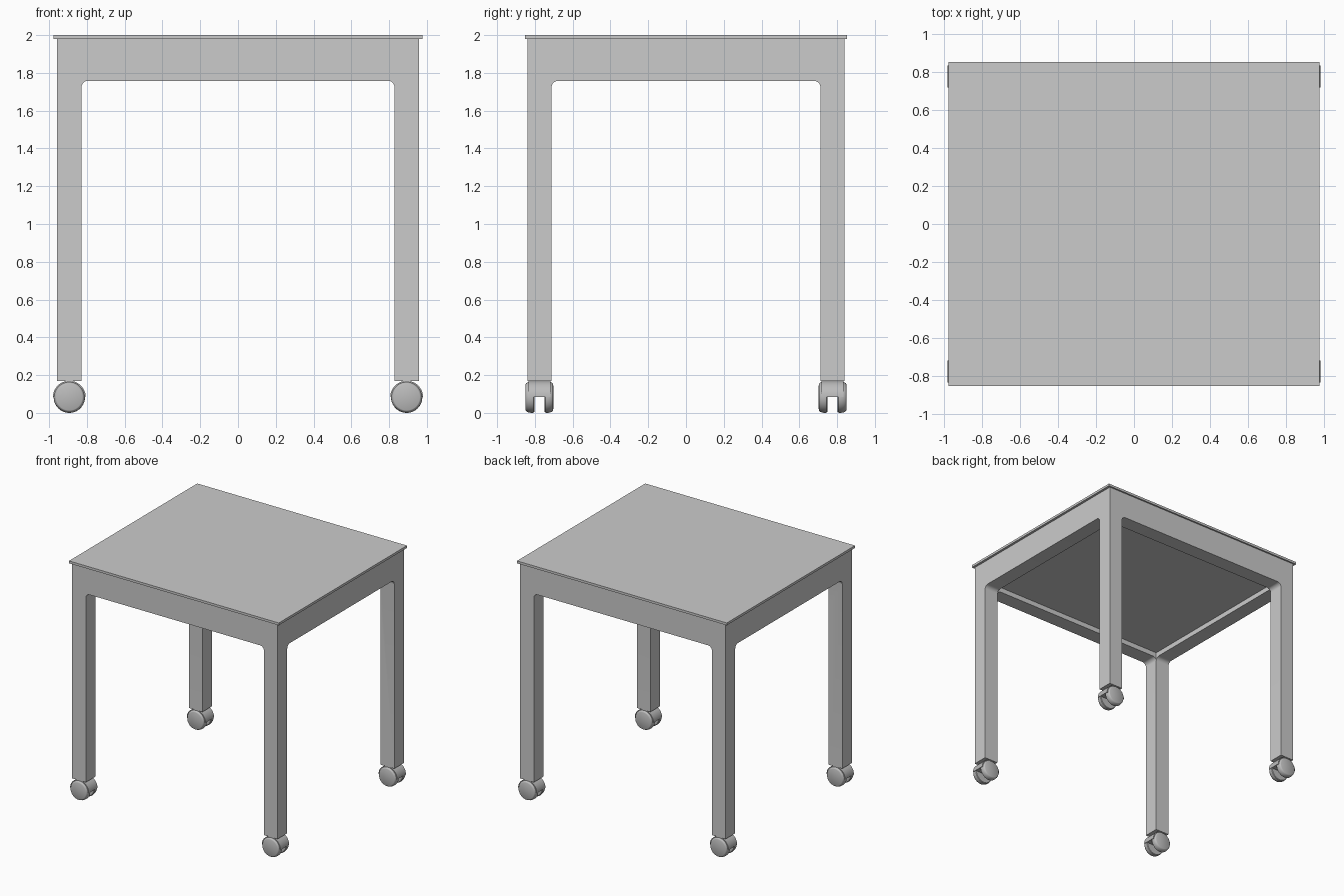
import bpy, bmesh, math
from mathutils import Matrix

if "Cube" in bpy.data.objects:
    bpy.data.objects.remove(bpy.data.objects["Cube"])


def material(name, v):
    m = bpy.data.materials.new(name)
    m.diffuse_color = (v, v, v, 1)
    m.use_nodes = True
    m.node_tree.nodes["Principled BSDF"].inputs["Base Color"].default_value = m.diffuse_color
    return m


GREY = material("light grey", 0.6)
DARK = material("caster grey", 0.5)


def make(name, bm, mat):
    bmesh.ops.recalc_face_normals(bm, faces=bm.faces)
    me = bpy.data.meshes.new(name)
    bm.to_mesh(me)
    bm.free()
    me.materials.append(mat)
    ob = bpy.data.objects.new(name, me)
    bpy.context.collection.objects.link(ob)
    return ob


def box(name, x, y, z0, z1, mat=GREY):
    bm = bmesh.new()
    bmesh.ops.create_cube(bm, size=1, matrix=Matrix.Translation((0, 0, (z0 + z1) / 2))
                          @ Matrix.Diagonal((2 * x, 2 * y, z1 - z0, 1)))
    return make(name, bm, mat)


def prism(name, pts, depth, mat, turn=0):
    # (x, z) outline extruded symmetrically along y, then turned about z
    bm = bmesh.new()
    f = bm.faces.new([bm.verts.new((x, -depth, z)) for x, z in pts])
    ext = bmesh.ops.extrude_face_region(bm, geom=[f])["geom"]
    bmesh.ops.translate(bm, vec=(0, 2 * depth, 0),
                        verts=[v for v in ext if isinstance(v, bmesh.types.BMVert)])
    bmesh.ops.rotate(bm, cent=(0, 0, 0), matrix=Matrix.Rotation(turn, 3, 'Z'), verts=bm.verts)
    return make(name, bm, mat)


def smooth(ob, angle=35):
    bpy.ops.object.select_all(action='DESELECT')
    ob.select_set(True)
    bpy.context.view_layer.objects.active = ob
    bpy.ops.object.shade_smooth_by_angle(angle=math.radians(angle))


def arch(half, top, r):
    # opening with rounded upper corners
    pts = [(-half, -0.5), (half, -0.5)]
    for cx, a0 in ((half - r, 0), (r - half, 90)):
        for i in range(9):
            a = math.radians(a0 + i * 90 / 8)
            pts.append((cx + r * math.cos(a), top - r + r * math.sin(a)))
    return pts


# frame: one block with openings cut through both ways and a recess below
frame = box("frame_and_legs", 0.957, 0.84, 0.17, 1.98)
cutters = [prism("cut_front", arch(0.829, 1.758, 0.035), 2, GREY),
           prism("cut_side", arch(0.712, 1.758, 0.035), 2, GREY, math.pi / 2),
           box("cut_recess", 0.829, 0.712, 1.5, 1.80)]
bpy.context.view_layer.objects.active = frame
for c in cutters:
    m = frame.modifiers.new("cut", 'BOOLEAN')
    m.operation, m.solver, m.object = 'DIFFERENCE', 'EXACT', c
    bpy.ops.object.modifier_apply(modifier=m.name)
    bpy.data.objects.remove(c)
smooth(frame)

# tabletop
box("tabletop", 0.977, 0.853, 1.98, 2.0)

# casters: half-round hood with two domed wheels
R = 0.083
PROFILE = [(0, 0.027), (0.077, 0.027), (0.082, 0.031), (R, 0.042), (0.081, 0.056),
           (0.077, 0.066), (0.073, 0.071), (0.069, 0.073), (0, 0.075)]


def wheel(name, cx, cy, side):
    bm = bmesh.new()
    vs = [bm.verts.new((r, side * y, 0)) for r, y in PROFILE]
    es = [bm.edges.new(p) for p in zip(vs, vs[1:])]
    bmesh.ops.spin(bm, geom=vs + es, cent=(0, 0, 0), axis=(0, 1, 0),
                   angle=2 * math.pi, steps=40)
    bmesh.ops.remove_doubles(bm, verts=bm.verts, dist=1e-5)
    ob = make(name, bm, DARK)
    ob.location = (cx, cy, R)
    smooth(ob)


hood_pts = [(0.087 * math.cos(i * math.pi / 24), 0.087 * math.sin(i * math.pi / 24))
            for i in range(25)]
for sx, lr in ((-1, "left"), (1, "right")):
    for sy, fb in ((-1, "front"), (1, "back")):
        cx, cy = sx * 0.893, sy * 0.776
        hood = prism(f"{fb}_{lr}_caster_hood", hood_pts, 0.058, DARK)
        hood.location = (cx, cy, R)
        smooth(hood)
        for s, n in ((-1, "a"), (1, "b")):
            wheel(f"{fb}_{lr}_wheel_{n}", cx, cy, s)
